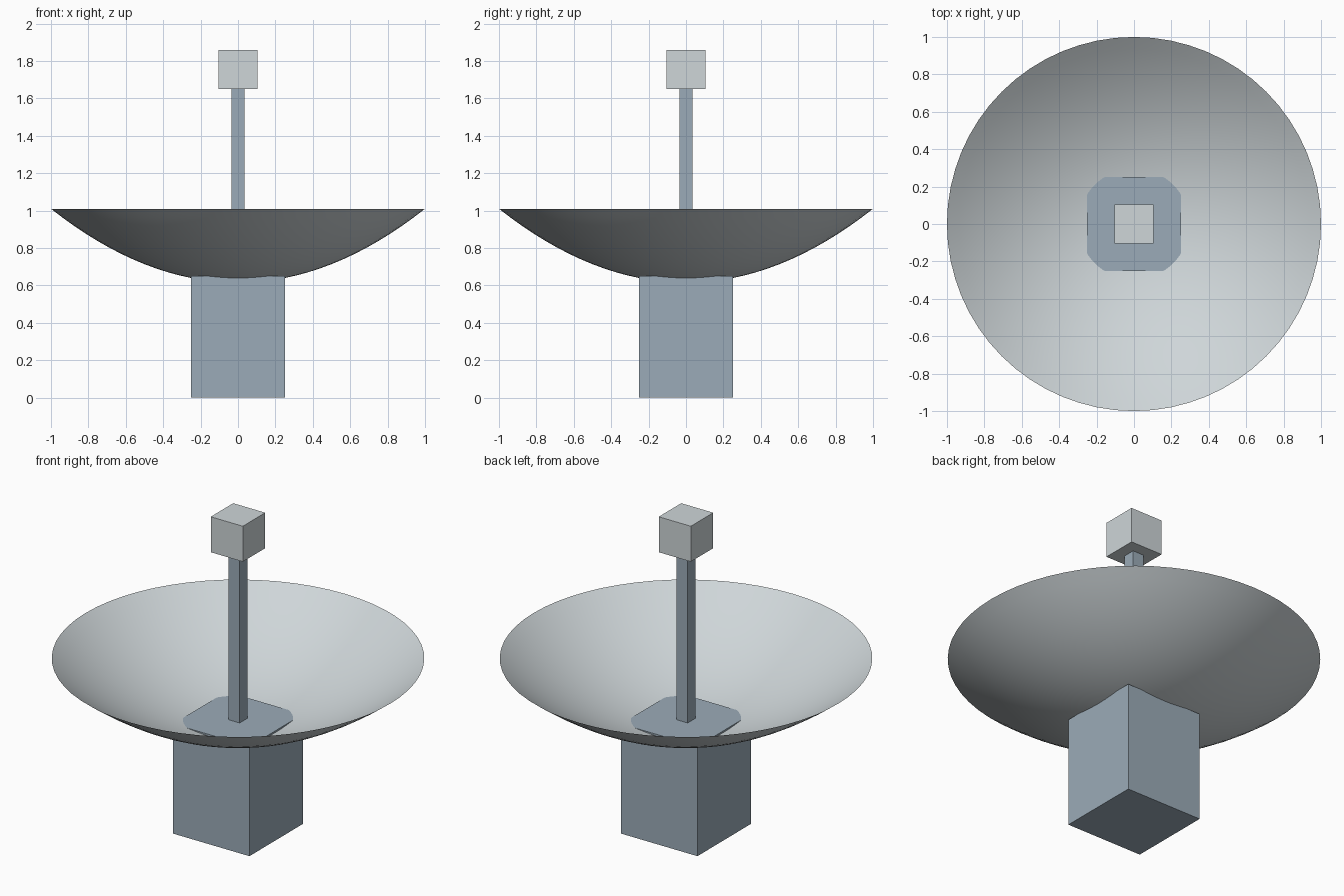
import bpy
import bmesh
from math import pi, cos, sin

cube = bpy.data.objects.get("Cube")
if cube:
    bpy.data.objects.remove(cube, do_unlink=True)


def material(name, rgb):
    mat = bpy.data.materials.new(name)
    mat.use_nodes = True
    mat.diffuse_color = (*rgb, 1)
    mat.node_tree.nodes["Principled BSDF"].inputs["Base Color"].default_value = (*rgb, 1)
    return mat


pale_grey = material("pale grey", (0.62, 0.67, 0.69))
blue_grey = material("blue grey", (0.33, 0.41, 0.48))


def add_object(name, bm, mat):
    mesh = bpy.data.meshes.new(name)
    bm.to_mesh(mesh)
    bm.free()
    mesh.materials.append(mat)
    obj = bpy.data.objects.new(name, mesh)
    bpy.context.collection.objects.link(obj)
    return obj


def square_block(name, half_width, bottom, top, mat):
    bm = bmesh.new()
    bmesh.ops.create_cube(bm, size=1)
    for v in bm.verts:
        v.co.x *= 2 * half_width
        v.co.y *= 2 * half_width
        v.co.z = top if v.co.z > 0 else bottom
    return add_object(name, bm, mat)


def parabolic_dish(name, radius, bottom, rim, mat, sides=64, rings=16):
    bm = bmesh.new()
    centre = bm.verts.new((0, 0, bottom))
    previous = None
    for i in range(1, rings + 1):
        t = i / rings
        z = bottom + (rim - bottom) * t * t
        ring = [bm.verts.new((radius * t * cos(2 * pi * j / sides),
                              radius * t * sin(2 * pi * j / sides), z))
                for j in range(sides)]
        for j in range(sides):
            k = (j + 1) % sides
            if previous:
                bm.faces.new((previous[j], ring[j], ring[k], previous[k]))
            else:
                bm.faces.new((centre, ring[j], ring[k]))
        previous = ring
    for face in bm.faces:
        face.smooth = True
    return add_object(name, bm, mat)


# Pedestal, whose top pokes slightly through the bowl
square_block("pedestal", 0.25, 0, 0.65, blue_grey)

# Open bowl reflector
parabolic_dish("dish", 1.0, 0.615, 1.01, pale_grey)

# Feed mast and receiver
square_block("mast", 0.036, 0.65, 1.65, blue_grey)
square_block("receiver", 0.105, 1.65, 1.86, pale_grey)
